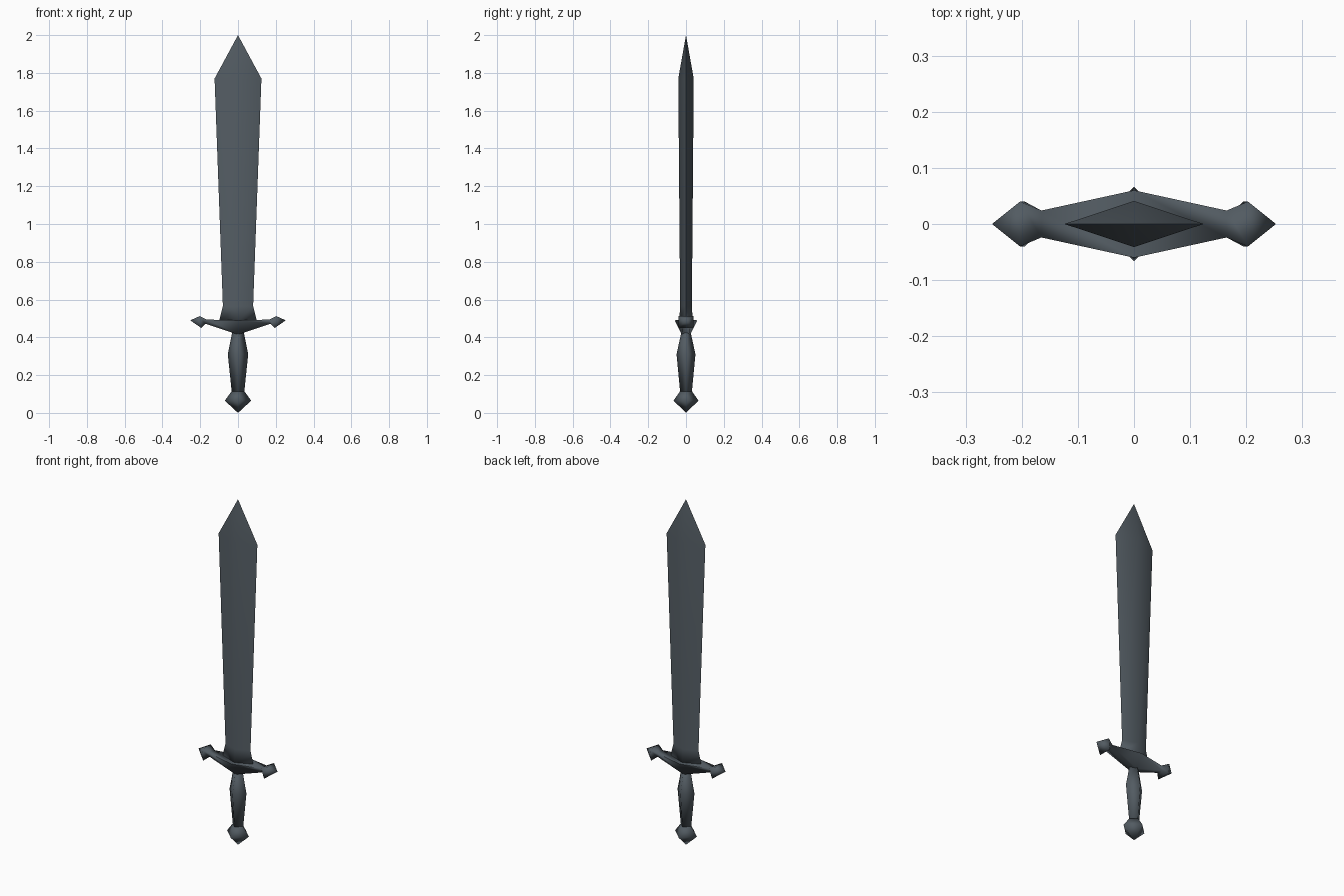
import bpy, bmesh, math

old = bpy.data.objects.get("Cube")
if old:
    bpy.data.objects.remove(old, do_unlink=True)

steel = bpy.data.materials.new("dark slate steel")
steel.use_nodes = True
colour = (0.085, 0.105, 0.122, 1)
steel.diffuse_color = colour
steel.node_tree.nodes["Principled BSDF"].inputs["Base Color"].default_value = colour


def loft(name, rings, angle=100):
    """Skin a row of four-cornered rings; a ring of one point closes to a tip."""
    bm = bmesh.new()
    rows = [[bm.verts.new(p) for p in ring] for ring in rings]
    for a, b in zip(rows, rows[1:]):
        for i in range(4):
            j = (i + 1) % 4
            corners = [a[i % len(a)], a[j % len(a)], b[j % len(b)], b[i % len(b)]]
            bm.faces.new(list(dict.fromkeys(corners)))
    for row in (rows[0], rows[-1]):
        if len(row) == 4:
            bm.faces.new(row)
    bmesh.ops.recalc_face_normals(bm, faces=bm.faces)
    mesh = bpy.data.meshes.new(name)
    bm.to_mesh(mesh)
    bm.free()
    mesh.materials.append(steel)
    obj = bpy.data.objects.new(name, mesh)
    bpy.context.collection.objects.link(obj)
    bpy.ops.object.select_all(action='DESELECT')
    obj.select_set(True)
    bpy.context.view_layer.objects.active = obj
    bpy.ops.object.shade_smooth_by_angle(angle=math.radians(angle))


def diamond(z, rx, ry):
    return [(rx, 0, z), (0, ry, z), (-rx, 0, z), (0, -ry, z)]


def guard_ring(x, top, bottom):
    """Trapezoid across the guard; top and bottom are (half depth, height, x shift)."""
    (yt, zt, st), (yb, zb, sb) = top, bottom
    return [(x + st, yt, zt), (x + st, -yt, zt), (x + sb, -yb, zb), (x + sb, yb, zb)]


# Blade: flared base, widening body, pointed tip
loft("blade", [diamond(0.485, 0.1, 0.036), diamond(0.565, 0.08, 0.031),
               diamond(1.77, 0.124, 0.041), [(0, 0, 2)]])

# Grip with swollen middle, and pommel
loft("grip", [diamond(0.1, 0.032, 0.03), diamond(0.31, 0.054, 0.05),
              diamond(0.43, 0.03, 0.024)])
loft("pommel", [[(0, 0, 0)], diamond(0.065, 0.07, 0.066), diamond(0.115, 0.033, 0.031)])

# Crossguard: one half as rings, mirrored to the other side
half = [guard_ring(0.165, (0.024, 0.494, 0), (0.018, 0.472, 0.008)),
        guard_ring(0.195, (0.04, 0.512, 0.008), (0.04, 0.45, 0)),
        [(0.253, 0, 0.49)]]
mirrored = [[(-x, y, z) for x, y, z in ring] for ring in reversed(half)]
centre = guard_ring(0, (0.06, 0.49, 0), (0.022, 0.415, 0))
loft("crossguard", mirrored + [centre] + half)
